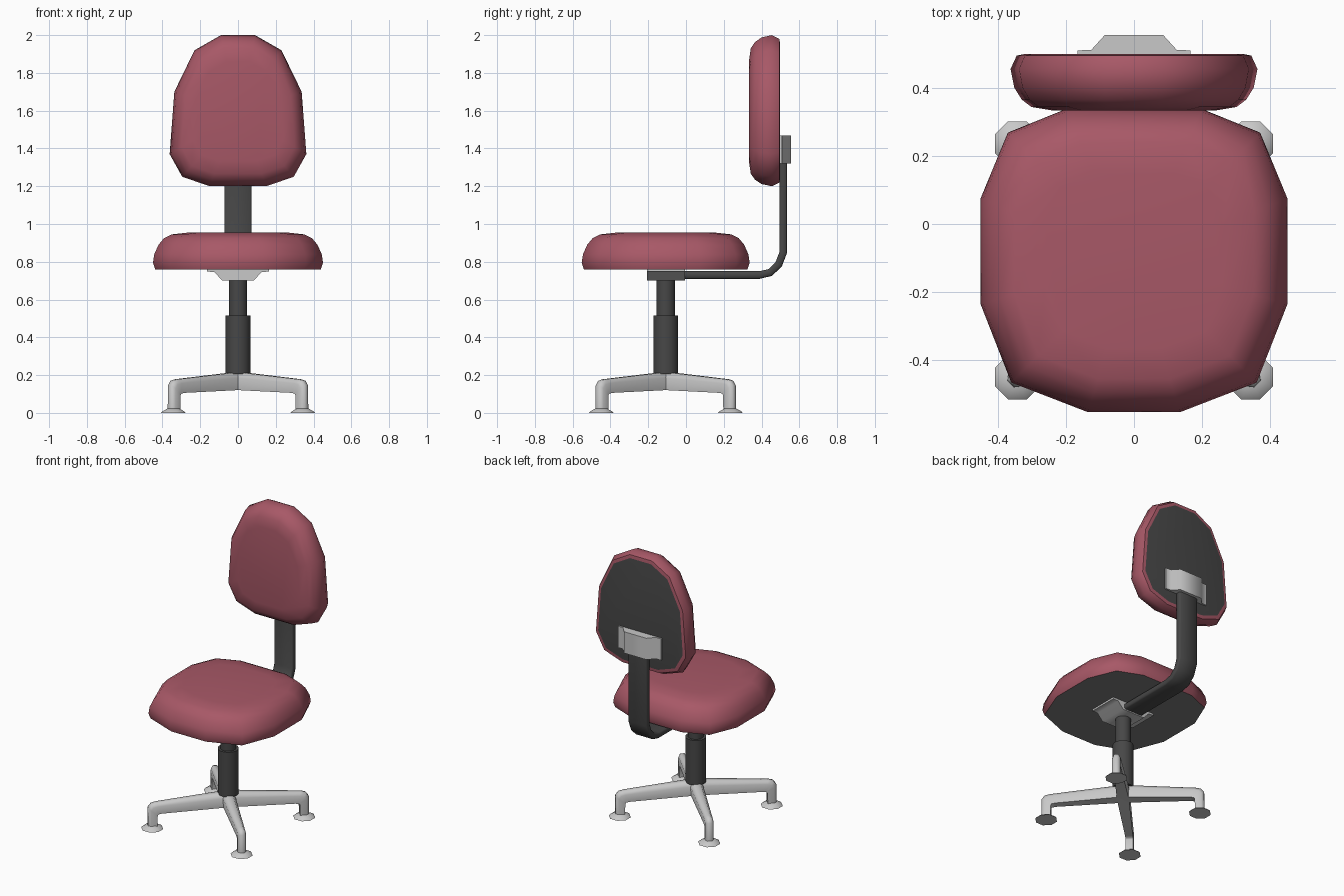
import bpy, bmesh, math
from mathutils import Vector

if "Cube" in bpy.data.objects:
    bpy.data.objects.remove(bpy.data.objects["Cube"])


def material(name, rgb):
    m = bpy.data.materials.new(name)
    m.diffuse_color = (*rgb, 1)
    m.use_nodes = True
    m.node_tree.nodes["Principled BSDF"].inputs["Base Color"].default_value = m.diffuse_color
    return m


RED = material("red_fabric", (0.39, 0.098, 0.135))
DARK = material("dark_plastic", (0.063, 0.063, 0.063))
UNDER = material("mid_grey_panel", (0.20, 0.20, 0.20))
GREY = material("light_metal", (0.58, 0.58, 0.58))
CY = -0.107  # y of the column axis


def loft(name, rings, mats, angle=35, first_cap_mat=0):
    """Skin a list of equal-length point rings and close both ends."""
    bm = bmesh.new()
    vs = [[bm.verts.new(p) for p in r] for r in rings]
    n = len(rings[0])
    for a, b in zip(vs, vs[1:]):
        for i in range(n):
            j = (i + 1) % n
            bm.faces.new((a[i], a[j], b[j], b[i]))
    bm.faces.new(vs[0]).material_index = first_cap_mat
    bm.faces.new(vs[-1])
    bmesh.ops.recalc_face_normals(bm, faces=bm.faces)
    me = bpy.data.meshes.new(name)
    bm.to_mesh(me)
    bm.free()
    for m in mats:
        me.materials.append(m)
    ob = bpy.data.objects.new(name, me)
    bpy.context.collection.objects.link(ob)
    bpy.ops.object.select_all(action='DESELECT')
    ob.select_set(True)
    bpy.context.view_layer.objects.active = ob
    bpy.ops.object.shade_smooth_by_angle(angle=math.radians(angle))
    return ob


def mirrored(half):
    return half + [(-x, y) for x, y in reversed(half)]


def turned(name, x, y, profile, sides, mat, angle=35):
    """Vertical turned part from (radius, z) pairs."""
    rings = [[(x + r * math.cos((i + 0.5) * math.tau / sides),
               y + r * math.sin((i + 0.5) * math.tau / sides), z)
              for i in range(sides)] for r, z in profile]
    return loft(name, rings, [mat], angle)


# Seat cushion with grey underside
seat = mirrored([(0.20, 0.337), (0.37, 0.268), (0.45, 0.075),
                 (0.45, -0.235), (0.36, -0.465), (0.135, -0.552)])
seat_steps = [(0.76, 0.975), (0.795, 1.0), (0.84, 0.985), (0.89, 0.935),
              (0.925, 0.87), (0.945, 0.78), (0.955, 0.58)]
loft("seat", [[(x * s, CY + (y - CY) * s, z) for x, y in seat]
              for z, s in seat_steps], [RED, UNDER], 50, 1)

# Backrest cushion with dark back panel inside a red rim
back = mirrored([(0.09, 2.0), (0.23, 1.92), (0.337, 1.70),
                 (0.362, 1.37), (0.295, 1.25), (0.15, 1.20)])
back_steps = [(0.498, 0.895), (0.494, 0.95), (0.455, 1.0), (0.40, 0.97), (0.365, 0.91),
              (0.343, 0.83), (0.333, 0.66)]
loft("backrest", [[(x * s, y, 1.59 + (z - 1.59) * s) for x, z in back]
                  for y, s in back_steps], [RED, DARK], 50, 1)

# Matching brackets under the seat and behind the backrest
bracket = mirrored([(0.165, 0.0), (0.165, 0.014), (0.125, 0.016), (0.085, 0.06)])
loft("seat_bracket", [[(x, y, 0.762 - d) for x, d in bracket]
                      for y in (-0.207, -0.005)], [GREY], 60)
loft("backrest_bracket", [[(x, 0.495 + d, z) for x, d in bracket]
                          for z in (1.32, 1.468)], [GREY], 60)

# Bent flat arm joining seat and backrest
path = [Vector(p) for p in [(-0.03, 0.73), (0.39, 0.73), (0.445, 0.743), (0.49, 0.785),
                            (0.515, 0.85), (0.515, 1.36)]]
section = [(0.072, 0.013), (0.064, 0.02), (-0.064, 0.02), (-0.072, 0.013),
           (-0.072, -0.013), (-0.064, -0.02), (0.064, -0.02), (0.072, -0.013)]
rings = []
for i, p in enumerate(path):
    t = Vector((0, 0))
    if i > 0:
        t += (p - path[i - 1]).normalized()
    if i < len(path) - 1:
        t += (path[i + 1] - p).normalized()
    t.normalize()
    rings.append([(x, p.x - t.y * d, p.y + t.x * d) for x, d in section])
loft("back_arm", rings, [DARK], 50)

# Gas column
turned("column_sleeve", 0, CY, [(0.066, 0.205), (0.066, 0.515)], 20, DARK)
turned("column_rod", 0, CY, [(0.049, 0.50), (0.049, 0.71)], 20, DARK)

# Four legs: (top r, top z, bottom r, bottom z, half width)
stations = [(0.0, 0.217, 0.0, 0.122, 0.042), (0.46, 0.178, 0.425, 0.106, 0.027),
            (0.492, 0.17, 0.447, 0.102, 0.027), (0.511, 0.145, 0.453, 0.095, 0.027),
            (0.513, 0.012, 0.455, 0.012, 0.027)]
shape = [(0.0, 0.5), (0.3, 1), (1, 0.9), (1, -0.9), (0.3, -1), (0.0, -0.5)]
for k in range(4):
    a = math.radians(45 + 90 * k)
    c, s = math.cos(a), math.sin(a)
    rings = []
    for tr, tz, br, bz, w in stations:
        ring = []
        for t, u in shape:
            r, z = tr + (br - tr) * t, tz + (bz - tz) * t
            ring.append((r * c - u * w * s, CY + r * s + u * w * c, z))
        rings.append(ring)
    loft(f"leg_{k + 1}", rings, [GREY], 65)
    # Floor pad
    turned(f"foot_{k + 1}", 0.484 * c, CY + 0.484 * s,
           [(0.071, 0.0), (0.063, 0.008), (0.032, 0.024)], 8, GREY, 60)
